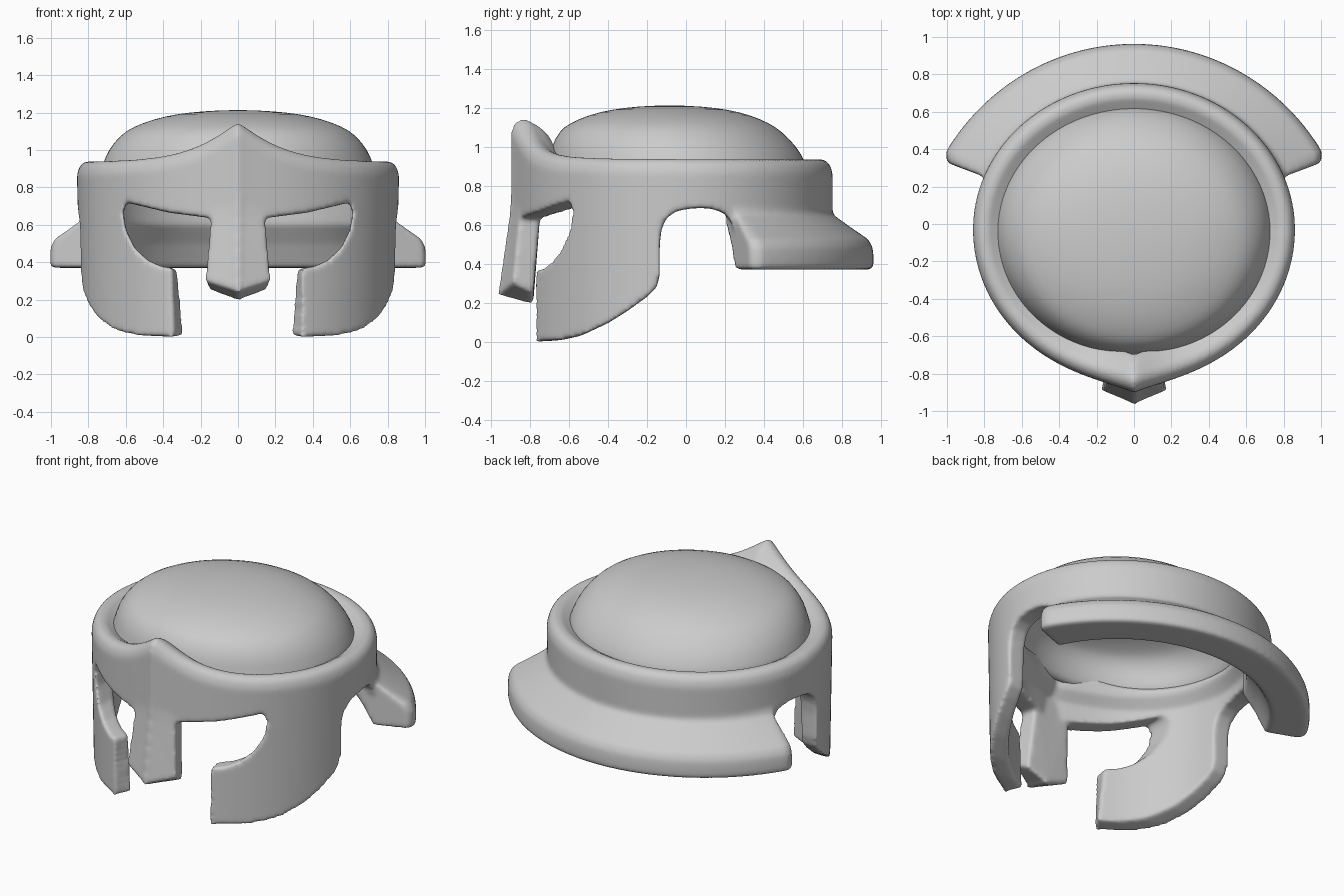
import bpy, bmesh
from math import sin, cos, pi, exp, sqrt, hypot, radians

if "Cube" in bpy.data.objects:
    bpy.data.objects.remove(bpy.data.objects["Cube"])


def loft(name, rings, wrap=False, cap=True):
    """Skin a list of closed rings; wrap joins the last ring to the first."""
    bm = bmesh.new()
    vs = [[bm.verts.new(p) for p in r] for r in rings]
    n = len(rings[0])
    for i in range(len(vs) if wrap else len(vs) - 1):
        a, b = vs[i], vs[(i + 1) % len(vs)]
        for j in range(n):
            k = (j + 1) % n
            bm.faces.new((a[j], a[k], b[k], b[j]))
    if not wrap and cap:
        bm.faces.new(vs[0])
        bm.faces.new(vs[-1])
    bmesh.ops.recalc_face_normals(bm, faces=bm.faces)
    me = bpy.data.meshes.new(name)
    bm.to_mesh(me)
    bm.free()
    ob = bpy.data.objects.new(name, me)
    bpy.context.collection.objects.link(ob)
    return ob


def outline(a):
    """Plan outline of the wall, a = angle from the back, pointed at the front."""
    x, c = 0.862 * sin(a), cos(a)
    y = -0.03 + (0.783 if c > 0 else 0.805) * c
    if c < 0:
        y -= 0.065 * exp(-abs(x) / 0.17)
    return x, y


# Wall: rounded cross-section swept round the plan, rising to a peak at the brow
wall_rings = []
N = 192
for i in range(N):
    a = 2 * pi * i / N
    x, y = outline(a)
    top = 0.936
    if cos(a) < 0:
        top += 0.208 * exp(-(abs(x) / 0.25) ** 1.2)
    section = [(0, -0.03), (0, 0.4), (0, top - 0.07), (0.015, top - 0.025), (0.045, top),
               (0.08, top), (0.115, top - 0.02), (0.15, top - 0.04), (0.20, top - 0.09),
               (0.19, 0.82), (0.13, 0.75), (0.115, 0.4), (0.11, -0.03)]
    d = hypot(x, y + 0.03)
    ring = []
    for off, z in section:
        s = 1 - off / d
        lean = 1 - 0.025 * max(0, 0.9 - z) / 0.9
        ring.append((x * s * lean, -0.03 + (y + 0.03) * s, z))
    wall_rings.append(ring)
shell = loft("helmet_shell", wall_rings, wrap=True)

# Cutters: eye opening (front profile), gap between cheeks (flaring wedge),
# lower edge with ear arch (side profile)
half = [(0.14, 0.635), (0.37, 0.665), (0.60, 0.72), (0.612, 0.66), (0.597, 0.57), (0.55, 0.475),
        (0.48, 0.41), (0.41, 0.378), (0.335, 0.365)]
face = half + [(-x, z) for x, z in reversed(half)]
face_cut = loft("eye_cutter", [[(x, y, z) for x, z in face] for y in (-1.3, -0.35)])
gap_rings = []
for i in range(13):
    t = i / 12
    z, outer, slope = 0.375 - 0.425 * t, 0.345, 0.2 + 0.5 * t
    f, b = outer + slope * 0.53, outer - slope * 0.42
    gap_rings.append([(-f, -1.3, z), (f, -1.3, z), (b, -0.35, z), (-b, -0.35, z)])
gap_cut = loft("cheek_gap_cutter", gap_rings)
side = [(-1.2, 0.0), (-0.75, 0.0), (-0.64, 0.008), (-0.54, 0.03), (-0.4, 0.095), (-0.3, 0.158),
        (-0.2, 0.23), (-0.15, 0.28), (-0.135, 0.34), (-0.135, 0.5), (-0.125, 0.58),
        (-0.1, 0.635), (-0.05, 0.67), (0.03, 0.685), (0.12, 0.685), (0.185, 0.665),
        (0.225, 0.63), (0.24, 0.58), (1.2, 0.58), (1.2, -0.3), (-1.2, -0.3)]
edge_cut = loft("lower_edge_cutter", [[(x, y, z) for y, z in side] for x in (-1.3, 1.3)])
bpy.context.view_layer.objects.active = shell
for cutter in (face_cut, gap_cut, edge_cut):
    m = shell.modifiers.new("cut", 'BOOLEAN')
    m.operation, m.object, m.solver = 'DIFFERENCE', cutter, 'EXACT'
    bpy.ops.object.modifier_apply(modifier=m.name)
    bpy.data.objects.remove(cutter)

# Neck guard: flared skirt swept round the back, with rounded tips
skirt_section = [(-0.6, 0.74), (-0.1, 0.74), (0.0, 0.70), (0.08, 0.65), (0.5, 0.583),
                 (0.88, 0.525), (0.98, 0.485), (1.0, 0.44), (1.0, 0.385), (0.95, 0.370),
                 (0.0, 0.370), (-0.3, 0.50), (-0.6, 0.6)]
skirt_rings = []
for i in range(121):
    f = i / 60 - 1
    p = radians(69.3) * f
    sx, cy = sin(p), cos(p)
    rw = 1 / sqrt((sx / 0.86) ** 2 + (cy / 0.79) ** 2)
    rl = 1.013 + 0.09 * abs(f) ** 2 - 0.04 * (max(0, abs(f) - 0.95) / 0.05) ** 2
    skirt_rings.append([((rw + (rl - rw) * t) * sx, -0.05 + (rw + (rl - rw) * t) * cy, z)
                        for t, z in skirt_section])
neck_guard = loft("neck_guard", skirt_rings)

# Nose guard: ridged bar growing out of the brow, two mirrored halves
guards = [neck_guard]
for s in (-1, 1):
    rings = []
    for w, ridge, front, back, zs in (
            (0.12, -0.89, -0.84, -0.76, [0.85] * 4),
            (0.147, -0.91, -0.855, -0.75, [0.64] * 4),
            (0.176, -0.968, -0.89, -0.785, [0.24, 0.30, 0.25, 0.19])):
        pts = [(-0.012, ridge), (w, front), (w * 0.88, back), (-0.012, back)]
        rings.append([(s * x, y, z) for (x, y), z in zip(pts, zs)])
    guards.append(loft("nose_guard", rings))

# Fuse the guards with the wall and soften every edge
group = [shell] + guards
with bpy.context.temp_override(active_object=shell, object=shell, selected_objects=group,
                               selected_editable_objects=group):
    bpy.ops.object.join()
m = shell.modifiers.new("fuse", 'REMESH')
m.mode, m.voxel_size, m.use_smooth_shade = 'VOXEL', 0.0115, True
m = shell.modifiers.new("soften", 'SMOOTH')
m.factor, m.iterations = 0.5, 14

# Dome: rounded cap leaning slightly forward, hollow inside
dome_rings = []
for f, z in [(1.04, 0.86), (1.0, 0.93), (0.965, 1.0), (0.87, 1.083), (0.78, 1.123), (0.63, 1.165),
             (0.45, 1.193), (0.25, 1.208), (0.06, 1.213)]:
    yc = -0.045 - 0.04 * min(1, max(0, (z - 0.93) / 0.17))
    dome_rings.append([(0.72 * f * sin(2 * pi * j / 64), yc + 0.655 * f * cos(2 * pi * j / 64), z)
                       for j in range(64)])
dome = loft("dome", dome_rings, cap=False)
bm = bmesh.new()
bm.from_mesh(dome.data)
bmesh.ops.holes_fill(bm, edges=[e for e in bm.edges if e.is_boundary and e.verts[0].co.z > 1.2],
                     sides=0)
bmesh.ops.recalc_face_normals(bm, faces=bm.faces)
if sum(f.normal.z for f in bm.faces) < 0:
    bmesh.ops.reverse_faces(bm, faces=bm.faces)
for f in bm.faces:
    f.smooth = True
bm.to_mesh(dome.data)
bm.free()
m = dome.modifiers.new("thickness", 'SOLIDIFY')
m.thickness, m.offset = 0.06, -1
m = dome.modifiers.new("round", 'SUBSURF')
m.levels = m.render_levels = 1
